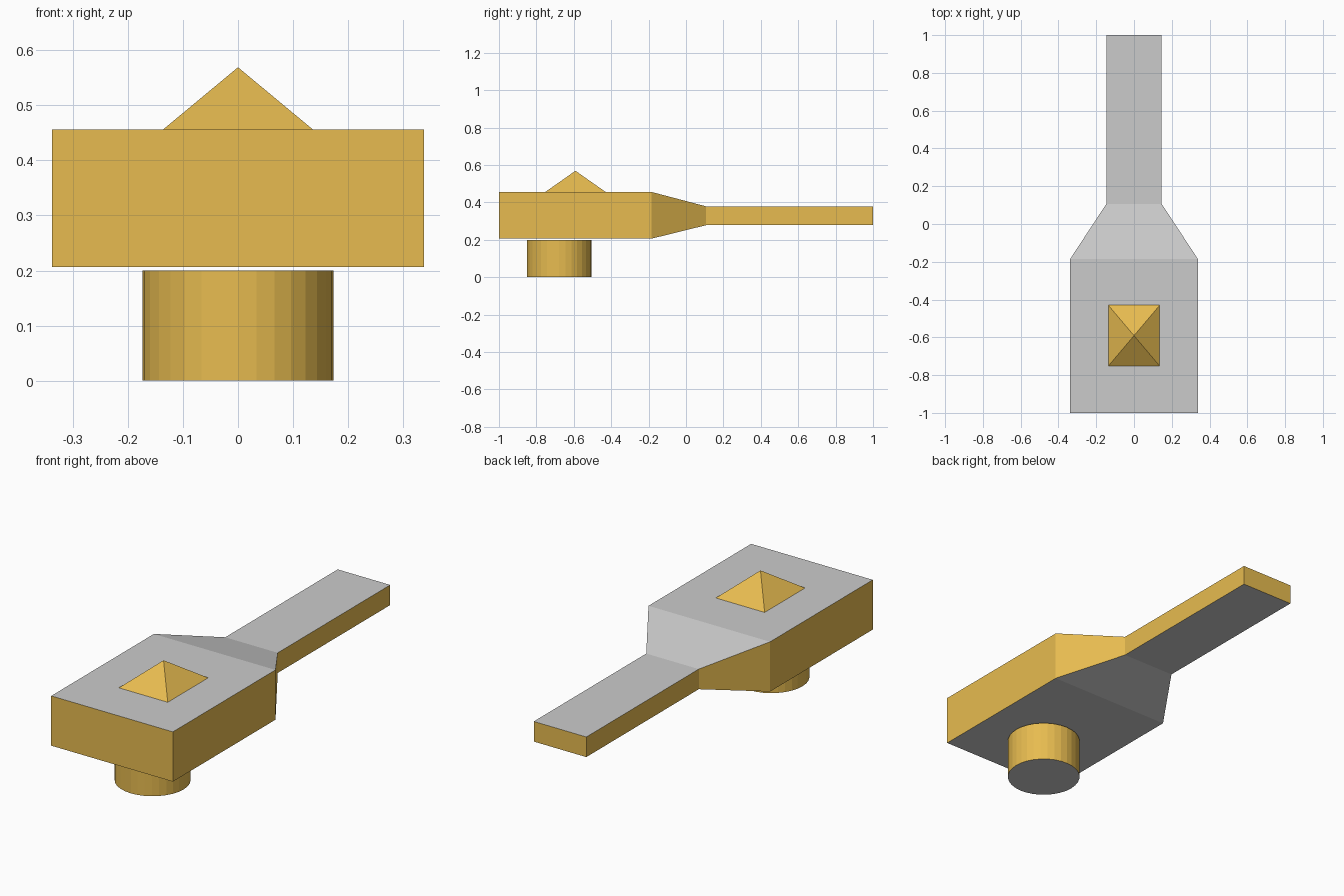
import bpy, bmesh
from math import pi
from mathutils import Matrix

if "Cube" in bpy.data.objects:
    bpy.data.objects.remove(bpy.data.objects["Cube"])


def material(name, rgb):
    m = bpy.data.materials.new(name)
    m.diffuse_color = (*rgb, 1)
    m.use_nodes = True
    m.node_tree.nodes["Principled BSDF"].inputs["Base Color"].default_value = m.diffuse_color
    return m


orange = material("orange", (0.8, 0.5, 0.08))
grey = material("grey", (0.8, 0.8, 0.8))


def finish(bm, name, grey_caps=True):
    """Make an object: orange sides, grey on faces that look up or down."""
    bmesh.ops.recalc_face_normals(bm, faces=bm.faces[:])
    for f in bm.faces:
        f.material_index = int(grey_caps and abs(f.normal.z) > 0.7)
    mesh = bpy.data.meshes.new(name)
    bm.to_mesh(mesh)
    bm.free()
    mesh.materials.append(orange)
    mesh.materials.append(grey)
    obj = bpy.data.objects.new(name, mesh)
    bpy.context.collection.objects.link(obj)
    return obj


# Body and handle: rectangular sections (y, half width, z low, z high) lofted along y
sections = [(-1.0, 0.338, 0.206, 0.456), (-0.185, 0.338, 0.206, 0.456),
            (0.107, 0.146, 0.278, 0.379), (1.0, 0.146, 0.278, 0.379)]
bm = bmesh.new()
rings = [[bm.verts.new(p) for p in ((-w, y, lo), (w, y, lo), (w, y, hi), (-w, y, hi))]
         for y, w, lo, hi in sections]
for a, b in zip(rings, rings[1:]):
    for i in range(4):
        j = (i + 1) % 4
        bm.faces.new((a[i], a[j], b[j], b[i]))
bm.faces.new(rings[0])
bm.faces.new(rings[-1])
finish(bm, "body_and_handle")

# Round foot under the body
bm = bmesh.new()
bmesh.ops.create_cone(bm, cap_ends=True, segments=32, radius1=0.173, radius2=0.173,
                      depth=0.2, matrix=Matrix.Translation((0, -0.678, 0.1)))
finish(bm, "round_foot")

# Four-sided pyramid on top
bm = bmesh.new()
bmesh.ops.create_cone(bm, cap_ends=True, segments=4, radius1=2 ** 0.5, radius2=0, depth=1,
                      matrix=Matrix.Translation((0, -0.591, 0.5125))
                      @ Matrix.Diagonal((0.136, 0.161, 0.113, 1))
                      @ Matrix.Rotation(pi / 4, 4, 'Z'))
bmesh.ops.remove_doubles(bm, verts=bm.verts[:], dist=1e-4)
finish(bm, "pyramid_button", grey_caps=False)
